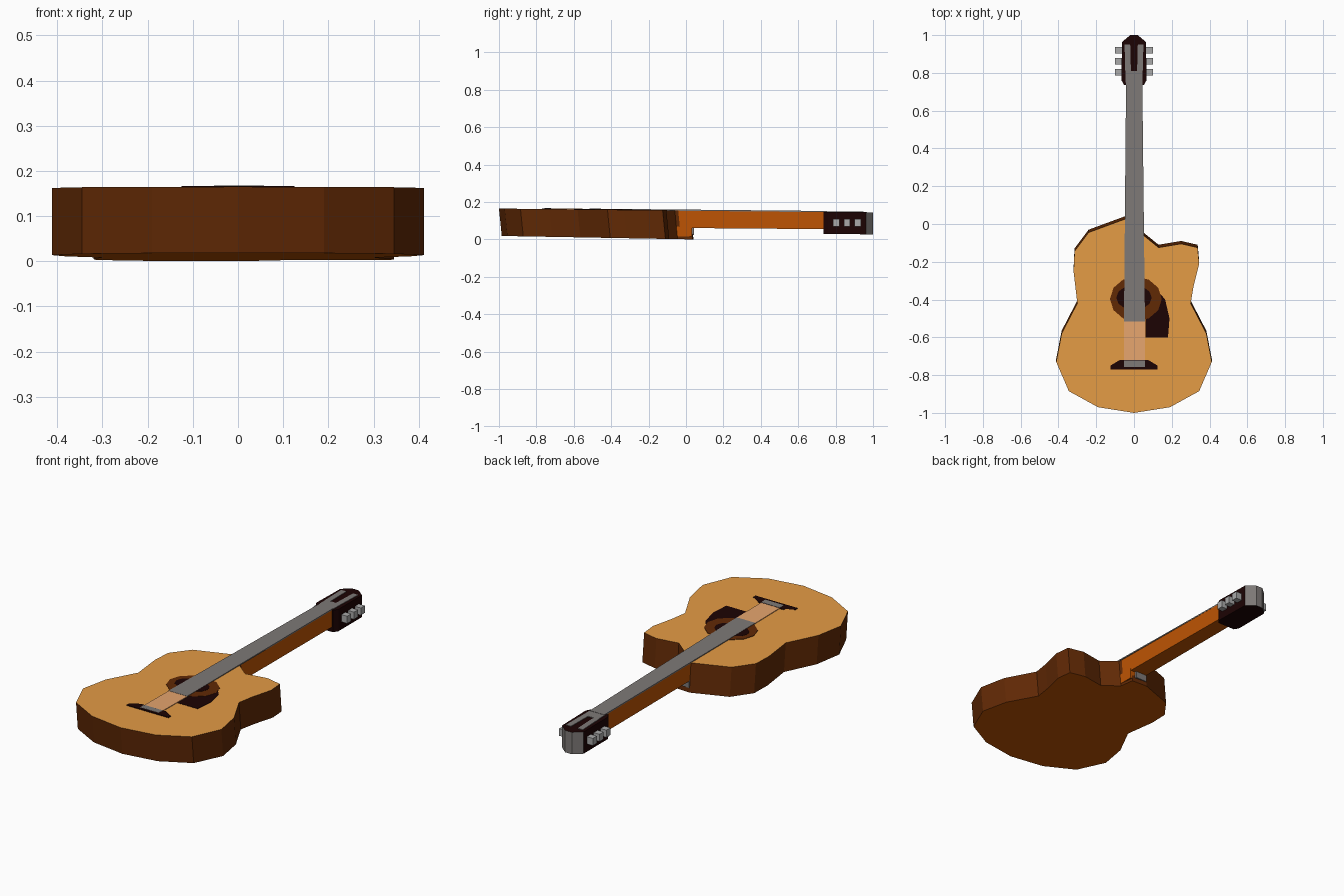
import bpy, bmesh, math

if "Cube" in bpy.data.objects:
    bpy.data.objects.remove(bpy.data.objects["Cube"])


def mat(name, r, g, b):
    def lin(c):
        c /= 255
        return c / 12.92 if c <= 0.04045 else ((c + 0.055) / 1.055) ** 2.4
    m = bpy.data.materials.new(name)
    m.diffuse_color = (lin(r), lin(g), lin(b), 1)
    m.use_nodes = True
    m.node_tree.nodes["Principled BSDF"].inputs["Base Color"].default_value = m.diffuse_color
    return m


SPRUCE = mat("honey_top", 228, 155, 69)
BROWN = mat("brown_wood", 97, 41, 5)
ORANGE = mat("orange_wood", 190, 84, 3)
DARK = mat("dark_wood", 28, 3, 3)
GREY = mat("string_grey", 126, 121, 119)
METAL = mat("peg_metal", 170, 170, 170)
PEACH = mat("peach_strings", 230, 165, 110)


# The whole guitar leans slightly: top and back planes drop towards the head
def top_z(y):
    return 0.155 - 0.01 * y


def back_z(y):
    return 0.018 * (0.045 - y)


def prism(name, outline, low, high, mats, shift=0.0, rule=None):
    """Closed prism over an outline; low and high give z from y."""
    bm = bmesh.new()
    bot = [bm.verts.new((x, y + shift, low(y + shift))) for x, y in outline]
    top = [bm.verts.new((x, y, high(y))) for x, y in outline]
    n = len(outline)
    caps = [bm.faces.new(bot), bm.faces.new(top)]
    for i in range(n):
        j = (i + 1) % n
        bm.faces.new((bot[i], bot[j], top[j], top[i]))
    bmesh.ops.triangulate(bm, faces=caps)
    bmesh.ops.recalc_face_normals(bm, faces=bm.faces)
    if rule:
        for f in bm.faces:
            f.material_index = rule(f)
    me = bpy.data.meshes.new(name)
    bm.to_mesh(me)
    bm.free()
    for m in mats:
        me.materials.append(m)
    ob = bpy.data.objects.new(name, me)
    bpy.context.collection.objects.link(ob)
    return ob


def plate(name, outline, height, m):
    """Thin inlay that rises a little above the top plane."""
    return prism(name, outline, lambda y: top_z(y) - 0.002,
                 lambda y: top_z(y) + height, [m])


def rect(x0, x1, y0, y1):
    return [(x0, y0), (x1, y0), (x1, y1), (x0, y1)]


def ellipse(cx, cy, rx, ry, n=12):
    return [(cx + rx * math.cos(2 * math.pi * i / n),
             cy + ry * math.sin(2 * math.pi * i / n)) for i in range(n)]


def body_colour(f):
    """Honey top, orange back, brown sides."""
    return 1 if f.normal.z > 0.9 else 2 if f.normal.z < -0.9 else 0


# Body with a cutaway on the right shoulder
lower = [(0.19, -0.97), (0.345, -0.885), (0.412, -0.73), (0.383, -0.58), (0.30, -0.42)]
right_shoulder = [(0.315, -0.33), (0.345, -0.21), (0.337, -0.125),
                  (0.25, -0.105), (0.13, -0.125), (0.05, -0.06)]
left_shoulder = [(0.04, 0.02), (-0.05, 0.025), (-0.24, -0.045), (-0.315, -0.145), (-0.32, -0.25)]
body = [(0, -1.0)] + lower + right_shoulder + left_shoulder \
    + [(-x, y) for x, y in reversed(lower)]
prism("body", body, back_z, top_z, [BROWN, SPRUCE, ORANGE], shift=0.015, rule=body_colour)

# Pickguard, rosette and sound hole
plate("pickguard", [(0.06, -0.6), (0.18, -0.6), (0.188, -0.5), (0.165, -0.4),
                    (0.14, -0.37), (0.06, -0.48)], 0.0015, DARK)
plate("rosette", ellipse(0.01, -0.397, 0.137, 0.118), 0.0025, BROWN)
plate("sound_hole", ellipse(0, -0.39, 0.094, 0.066), 0.0035, DARK)

# Bridge and saddle
wing = [(0.125, -0.77), (0.125, -0.75), (0.085, -0.75), (0.075, -0.72)]
plate("bridge", wing + [(-x, y) for x, y in reversed(wing)], 0.004, DARK)
plate("saddle", rect(-0.053, 0.058, -0.757, -0.722), 0.005, GREY)

# Strings over the body, then the fretboard
plate("strings", rect(-0.053, 0.058, -0.722, -0.515), 0.0035, PEACH)
plate("fretboard", [(-0.053, -0.515), (0.058, -0.515), (0.044, 0.755), (-0.042, 0.755)],
      0.0045, GREY)

# Neck, heel and the end block beside it
prism("neck", [(-0.048, -0.1), (0.048, -0.1), (0.044, 0.75), (-0.042, 0.75)],
      lambda y: 0.061 - 0.008 * y, lambda y: top_z(y) + 0.002, [ORANGE])
prism("heel", rect(-0.03, 0.05, -0.12, 0.032),
      lambda y: 0.016, lambda y: 0.07, [ORANGE])
prism("end_block", rect(-0.048, 0.02, 0.025, 0.042),
      lambda y: 0.025, lambda y: 0.065, [GREY])

# Headstock with a grey tip
side = [(0.052, 0.735), (0.066, 0.76), (0.064, 0.963), (0.02, 1.0)]
prism("headstock", side + [(-x, y) for x, y in reversed(side)],
      lambda y: 0.037 - 0.01 * y, top_z, [DARK, GREY],
      rule=lambda f: 1 if abs(f.normal.z) < 0.5 and f.calc_center_median().y > 0.97 else 0)

# String strips and tuning pegs on both sides of the headstock
plate("nut_strings", rect(-0.044, 0.046, 0.75, 0.81), 0.003, GREY)
for s, label in ((-1, "left"), (1, "right")):
    plate("head_strings_" + label,
          [(s * 0.016, 0.8), (s * 0.046, 0.8), (s * 0.05, 0.95), (s * 0.02, 0.95)],
          0.003, GREY)
    for i in range(3):
        y = 0.803 + 0.058 * i
        prism(f"peg_{label}_{i + 1}", rect(s * 0.055, s * 0.1, y - 0.017, y + 0.017),
              lambda y: 0.07, lambda y: 0.109, [METAL])
